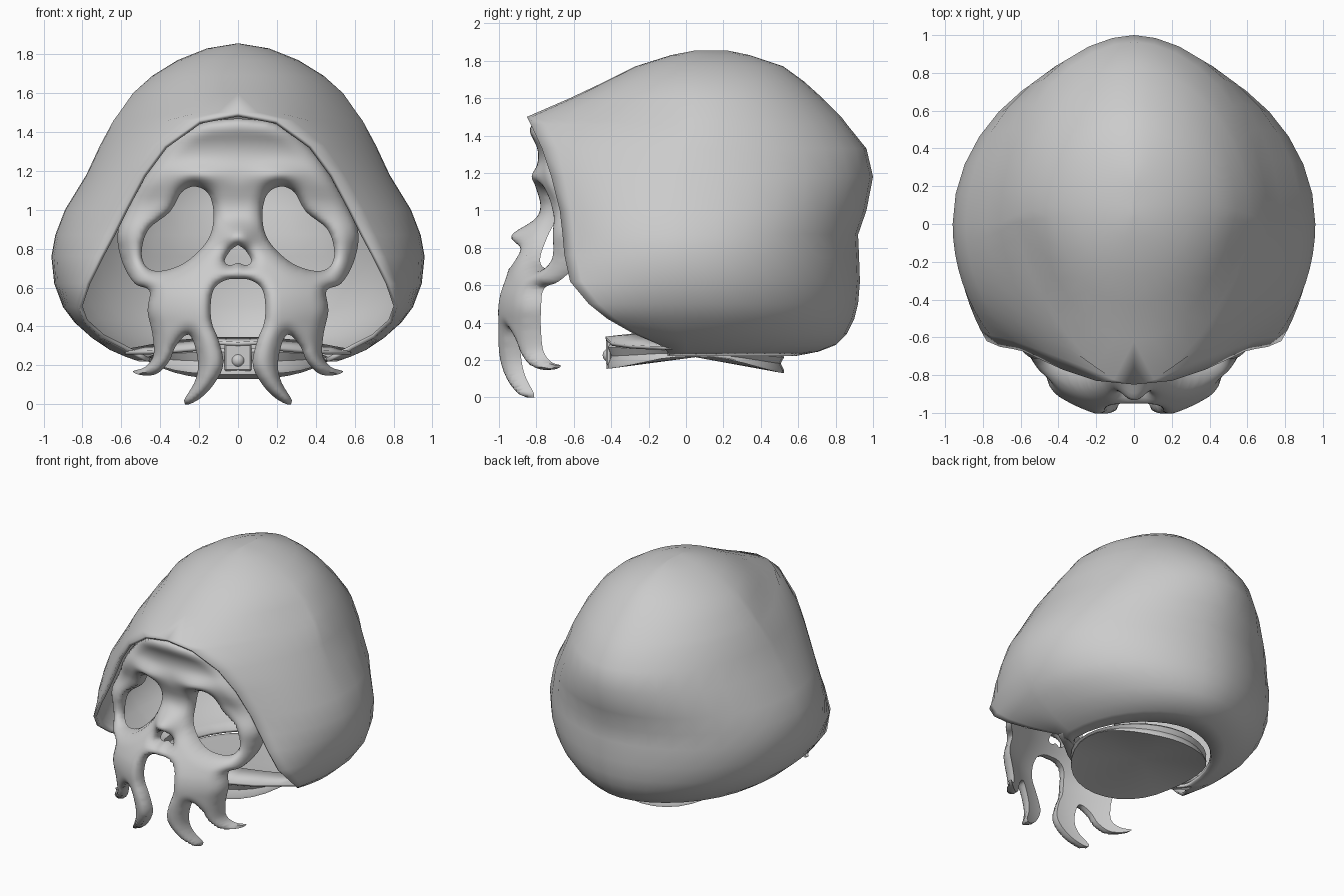
import bpy, bmesh, math
from mathutils import Vector

if "Cube" in bpy.data.objects:
    bpy.data.objects.remove(bpy.data.objects["Cube"])

GREY = bpy.data.materials.new("plain grey")
GREY.diffuse_color = (0.6, 0.6, 0.6, 1)
GREY.use_nodes = True
GREY.node_tree.nodes["Principled BSDF"].inputs["Base Color"].default_value = GREY.diffuse_color


def finish(name, bm, angle=50, mirror=False, thick=0):
    me = bpy.data.meshes.new(name)
    bm.to_mesh(me)
    bm.free()
    me.materials.append(GREY)
    ob = bpy.data.objects.new(name, me)
    bpy.context.collection.objects.link(ob)
    if mirror:
        m = ob.modifiers.new("mirror", 'MIRROR')
        m.use_clip = True
        m.merge_threshold = 0.002
    if thick:
        s = ob.modifiers.new("shell", 'SOLIDIFY')
        s.thickness, s.offset = thick, -1
    bpy.ops.object.select_all(action='DESELECT')
    ob.select_set(True)
    bpy.context.view_layer.objects.active = ob
    bpy.ops.object.shade_smooth_by_angle(angle=math.radians(angle))


def lerp(table, z):
    if z <= table[0][0]:
        return table[0][1]
    for (a, u), (b, v) in zip(table, table[1:]):
        if z <= b:
            return u + (v - u) * (z - a) / (b - a)
    return table[-1][1]


def soft(table, z):
    # lookup averaged over a small window, so there are no creases
    return sum(lerp(table, z + k * .015) for k in range(-4, 5)) / 9


# ---- hood: level loops (height, half width, opening x, opening y, back y, front roundness)
LEVELS = [(1.855, .01, 0, .05, .22, 1), (1.83, .16, 0, -.08, .34, 1), (1.77, .31, 0, -.27, .52, 1.05),
          (1.69, .44, 0, -.43, .63, 1.2), (1.6, .54, 0, -.62, .73, 1.5), (1.5, .61, 0, -.85, .83, 1.8),
          (1.46, .64, .2, -.83, .86, 1.7), (1.33, .71, .38, -.77, .965, 1.4), (1.18, .78, .49, -.72, 1.0, 1.15),
          (1.0, .89, .585, -.675, .965, 1), (.87, .94, .65, -.66, .92, 1), (.76, .96, .71, -.65, .925, 1),
          (.62, .945, .78, -.62, .93, 1), (.5, .9, .82, -.52, .92, 1), (.42, .84, .79, -.42, .9, 1),
          (.34, .75, .70, -.28, .86, 1), (.28, .66, .58, -.14, .8, 1), (.245, .58, .51, -.1, .71, 1),
          (.22, .51, .46, -.1, .58, 1)]
NF, NB = 9, 9
bm = bmesh.new()
rows = []
for z, w, xr, yr, yb, p in LEVELS:
    mid = min(.1, max(0, (z - 1.3) * .25))
    a0 = math.asin(xr / w)
    reach = (mid - yr) / math.cos(a0) ** p
    row = []
    for i in range(NF):
        a = a0 + (math.pi / 2 - a0) * i / NF
        row.append(bm.verts.new((w * math.sin(a), mid - reach * math.cos(a) ** p, z)))
    for i in range(NB + 1):
        b = math.pi / 2 * i / NB
        row.append(bm.verts.new((w * max(math.cos(b), 0) ** 1.1, mid + (yb - mid) * math.sin(b), z)))
    rows.append(row)
for r, s in zip(rows, rows[1:]):
    for i in range(NF + NB):
        bm.faces.new((r[i], s[i], s[i + 1], r[i + 1]))
bm.faces.new(rows[0])
bmesh.ops.recalc_face_normals(bm, faces=bm.faces)
if sum(f.normal.dot(f.calc_center_median() - Vector((0, .1, .9))) for f in bm.faces) < 0:
    bmesh.ops.reverse_faces(bm, faces=bm.faces)
finish("hood", bm, 50, mirror=True, thick=0.022)

# ---- lip joining the hood edges over the front of the collar
LIP = [((0, -.43, .32), (0, -.25, .345)), ((.1, -.43, .325), (.1, -.25, .345)), ((.2, -.4, .295), (.21, -.23, .34)),
       ((.35, -.3, .28), (.36, -.15, .325)), ((.47, -.2, .275), (.49, -.03, .30)), ((.58, -.12, .275), (.6, .1, .28))]
bm = bmesh.new()
pairs = [[bm.verts.new(c) for c in pair] for pair in LIP]
for (a, b), (c, d) in zip(pairs, pairs[1:]):
    bm.faces.new((a, c, d, b))
finish("front_lip", bm, 50, mirror=True, thick=.02)


# ---- mask: outline and holes, right half
def smooth(pts, closed, n=4):
    out, k = [], len(pts)
    for i in range(k if closed else k - 1):
        p = [Vector(pts[j % k] if closed else pts[min(max(j, 0), k - 1)]) for j in range(i - 1, i + 3)]
        for s in range(n):
            t = s / n
            out.append(0.5 * (2 * p[1] + (p[2] - p[0]) * t + (2 * p[0] - 5 * p[1] + 4 * p[2] - p[3]) * t * t
                              + (3 * p[1] - p[0] - 3 * p[2] + p[3]) * t ** 3))
    if not closed:
        out.append(Vector(pts[-1]))
    return out


OUTLINE = smooth([(0, 1.47), (.2, 1.44), (.38, 1.31), (.5, 1.14), (.58, .99), (.62, .87), (.595, .73), (.53, .62),
                  (.455, .585), (.465, .48), (.44, .36), (.435, .25), (.48, .19), (.54, .17), (.5, .15),
                  (.42, .155), (.355, .22), (.32, .3), (.26, .36), (.225, .31), (.205, .2), (.225, .11),
                  (.28, .015), (.25, 0), (.17, .05), (.1, .14), (.075, .22), (.1, .33), (.135, .42),
                  (.14, .52), (.12, .6), (.06, .64), (0, .645)], False)
EYE = smooth([(.15, 1.08), (.22, 1.12), (.29, 1.09), (.35, .99), (.46, .9), (.495, .79), (.475, .71),
              (.4, .685), (.27, .73), (.155, .845), (.125, .97)], True)
NOSE = smooth([(0, .82), (.04, .79), (.07, .735), (.04, .715), (0, .73)], False)
SEGS = [s for c, closed in ((OUTLINE, 0), (EYE, 1), (NOSE, 0))
        for s in zip(c, c[1:] + (c[:1] if closed else []))]


def inside(p, poly):
    hit = False
    for a, b in zip(poly, poly[1:] + poly[:1]):
        if (a.y > p.y) != (b.y > p.y) and p.x < (b.x - a.x) * (p.y - a.y) / (b.y - a.y) + a.x:
            hit = not hit
    return hit


def nearest(p):
    best, bq = 9, p
    for a, b in SEGS:
        d = b - a
        t = min(max((p - a).dot(d) / max(d.length_squared, 1e-9), 0), 1)
        q = a + d * t
        if (p - q).length < best:
            best, bq = (p - q).length, q
    return best, bq


CENTRE = [(0, -.895), (.1, -.93), (.3, -.96), (.5, -.975), (.62, -.935), (.75, -.85), (.85, -.78), (1.0, -.70),
          (1.18, -.755), (1.3, -.71), (1.47, -.80)]
BEND = [(0, .8), (.3, .85), (.5, .75), (.7, .8), (.9, .35), (1.2, .4), (1.47, .35)]


def base(x, z):
    nose = .10 * math.exp(-(x / .08) ** 2 - ((z - .86) / .07) ** 2)
    return soft(CENTRE, z) + soft(BEND, z) * x * x - nose


H = 0.016
bm = bmesh.new()
grid = {}
for i in range(40):
    for j in range(-1, 93):
        c = Vector(((i + .5) * H, (j + .5) * H))
        if inside(c, OUTLINE) and not inside(c, EYE) and not inside(c, NOSE):
            quad = []
            for k in ((i, j), (i + 1, j), (i + 1, j + 1), (i, j + 1)):
                if k not in grid:
                    grid[k] = bm.verts.new((k[0] * H, 0, k[1] * H))
                quad.append(grid[k])
            bm.faces.new(quad)
edge = {v for e in bm.edges if e.is_boundary and max(v.co.x for v in e.verts) > 1e-5 for v in e.verts}
for v in edge:
    q = nearest(Vector((v.co.x, v.co.z)))[1]
    v.co.x, v.co.z = (q.x if v.co.x > 1e-5 else 0), q.y
# relax the inner grid
free = [v for v in bm.verts if v not in edge and v.co.x > 1e-5]
for _ in range(4):
    for v in free:
        near = [e.other_vert(v).co for e in v.link_edges]
        v.co = sum(near, Vector()) / len(near)
for v in bm.verts:
    x, z = v.co.x, v.co.z
    d = 0 if v in edge else nearest(Vector((x, z)))[0]
    # rounded front that swells away from every border
    v.co.y = base(x, z) - .065 * math.sqrt(1 - (1 - min(d / .075, 1)) ** 2)
    # brow ridge
    v.co.y -= .03 * math.exp(-((x - .2) / .12) ** 2 - ((z - 1.18) / .05) ** 2) * min(d / .04, 1)
# flat back
new = bmesh.ops.extrude_face_region(bm, geom=bm.faces[:], use_keep_orig=True)["geom"]
for v in new:
    if isinstance(v, bmesh.types.BMVert):
        v.co.y = base(v.co.x, v.co.z) + .03
bmesh.ops.delete(bm, geom=[f for f in bm.faces if all(v.co.x < 1e-5 for v in f.verts)], context='FACES_ONLY')
bmesh.ops.dissolve_degenerate(bm, dist=1e-4, edges=bm.edges[:])
bmesh.ops.recalc_face_normals(bm, faces=bm.faces)
finish("mask", bm, 60, mirror=True)

# ---- collar: oval band with a closed underside
BOTTOM = [(-.42, .15), (-.28, .175), (-.1, .215), (.1, .22), (.25, .2), (.52, .125)]
TOP = [(-.42, .29), (-.2, .27), (0, .25), (.52, .23)]
bm = bmesh.new()
N = 32
loops = []
for f, g in ((.88, 1), (.97, 1), (1, .85), (.96, .5), (1, .15), (1, 0), (.94, 0)):
    loop = []
    for i in range(N):
        a = 2 * math.pi * i / N
        x, y = .46 * f * math.cos(a), .05 + .475 * f * math.sin(a)
        lo, hi = soft(BOTTOM, y), soft(TOP, y)
        loop.append(bm.verts.new((x, y, hi + (lo - hi) * (1 - g))))
    loops.append(loop)
for r, s in zip(loops, loops[1:]):
    for i in range(N):
        bm.faces.new((r[i], r[(i + 1) % N], s[(i + 1) % N], s[i]))
for loop, f in ((loops[0], 1), (loops[-1], 0)):
    mid = bm.verts.new((0, .05, .215 + .035 * f))
    for i in range(N):
        bm.faces.new((loop[i], loop[(i + 1) % N], mid))
bmesh.ops.recalc_face_normals(bm, faces=bm.faces)
finish("collar", bm, 40)

# ---- clasp plate and stud on the collar front
bm = bmesh.new()
bmesh.ops.create_cube(bm, size=1)
for v in bm.verts:
    v.co = Vector((v.co.x * .14, v.co.y * .03 - .412, v.co.z * .14 + .24))
bmesh.ops.bevel(bm, geom=bm.edges[:], offset=.008, segments=1, affect='EDGES')
finish("clasp_plate", bm, 30)
bm = bmesh.new()
bmesh.ops.create_uvsphere(bm, u_segments=12, v_segments=8, radius=.036)
bmesh.ops.translate(bm, verts=bm.verts, vec=(0, -.41, .225))
finish("clasp_stud", bm, 60)
